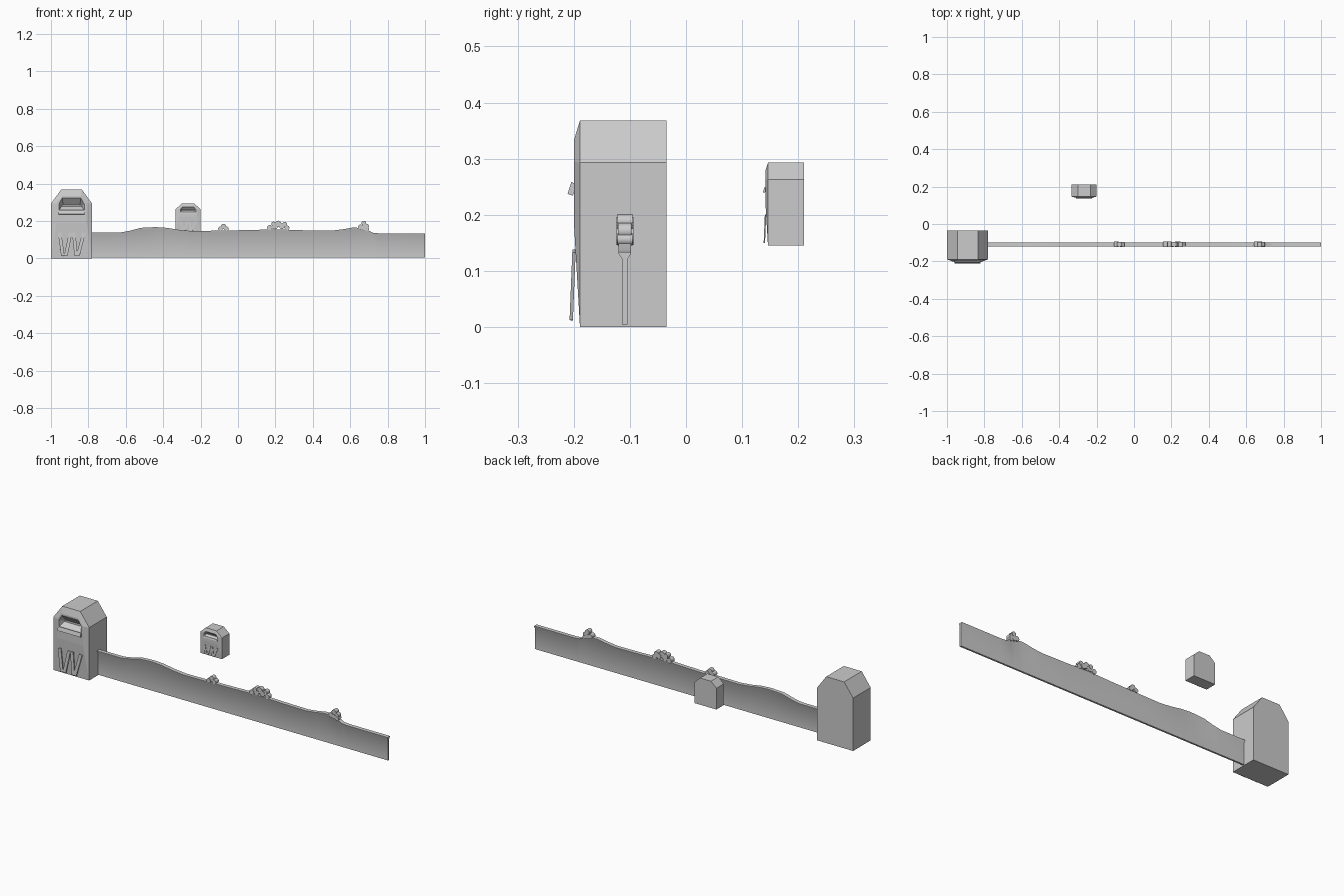
import bpy, bmesh, math
from mathutils import Matrix, Vector

if "Cube" in bpy.data.objects:
    bpy.data.objects.remove(bpy.data.objects["Cube"])


def finish(name, bm, mat=None, smooth=False):
    if mat is not None:
        bm.transform(mat)
    bmesh.ops.recalc_face_normals(bm, faces=bm.faces[:])
    me = bpy.data.meshes.new(name)
    bm.to_mesh(me)
    bm.free()
    ob = bpy.data.objects.new(name, me)
    bpy.context.collection.objects.link(ob)
    if smooth:
        bpy.context.view_layer.objects.active = ob
        ob.select_set(True)
        bpy.ops.object.shade_smooth_by_angle(angle=math.radians(40))
        ob.select_set(False)
    return ob


def loft(bm, rings):
    loops = [[bm.verts.new(p) for p in r] for r in rings]
    n = len(loops[0])
    for a, b in zip(loops, loops[1:]):
        for i in range(n):
            j = (i + 1) % n
            bm.faces.new((a[i], a[j], b[j], b[i]))
    bm.faces.new(loops[0])
    bm.faces.new(loops[-1])


def hex_ring(y, w, z0, z1, top_w, z2):
    return [(-w, y, z0), (w, y, z0), (w, y, z1),
            (top_w, y, z2), (-top_w, y, z2), (-w, y, z1)]


def booth(name, mat):
    # body: gambrel box, shallow raised front, slot recess
    bm = bmesh.new()
    loft(bm, [hex_ring(0, .11, 0, .293, .055, .368),
              hex_ring(-.154, .11, 0, .293, .055, .368),
              hex_ring(-.165, .08, .19, .295, .05, .332),
              hex_ring(-.165, .068, .255, .29, .05, .322),
              hex_ring(-.135, .055, .276, .281, .045, .286)])
    finish(name + "_body", bm, mat)

    # tilted ledge under the slot
    bm = bmesh.new()
    bmesh.ops.create_cube(bm, size=1, matrix=Matrix.Translation((0, -.168, .246))
                          @ Matrix.Rotation(-.3, 4, 'X')
                          @ Matrix.Diagonal((.14, .01, .022, 1)))
    finish(name + "_ledge", bm, mat)

    # thin leaning slats on the lower front
    bm = bmesh.new()
    for x, tilt in ((-.055, -.14), (-.018, .2), (.018, -.1), (.05, .26)):
        bmesh.ops.create_cube(bm, size=1, matrix=Matrix.Translation((x, -.167, .075))
                              @ Matrix.Rotation(-.04, 4, 'X')
                              @ Matrix.Rotation(tilt, 4, 'Y')
                              @ Matrix.Diagonal((.018, .006, .125, 1)))
    finish(name + "_slats", bm, mat)


booth("large_booth", Matrix.Translation((-.89, -.035, 0)))
booth("small_booth", Matrix.Translation((-.267, .21, .145))
      @ Matrix.Diagonal((.605, .415, .402, 1)))

# long wall with an undulating, flared top edge
CREST = [(-.78, .138), (-.63, .138), (-.58, .147), (-.52, .163), (-.44, .167),
         (-.38, .163), (-.32, .153), (-.25, .146), (-.1, .148), (.05, .151),
         (.2, .155), (.35, .15), (.5, .148), (.56, .155), (.61, .164),
         (.66, .163), (.69, .153), (.72, .137), (.75, .134), (1, .134)]
Y = -.109
bm = bmesh.new()
loft(bm, [[(x, Y - .005, .004), (x, Y + .005, .004), (x, Y + .005, z - .013),
           (x, Y + .011, z - .004), (x, Y + .011, z), (x, Y - .011, z),
           (x, Y - .011, z - .004), (x, Y - .005, z - .013)] for x, z in CREST])
finish("wall", bm, smooth=True)

# clusters of round discs growing on the wall: (x, z, radius)
CLUSTERS = {
    "small_bush": [(-.094, .158, .012), (-.062, .158, .012), (-.077, .171, .014)],
    "middle_bush": [(.17, .164, .014), (.197, .17, .015), (.215, .184, .017),
                    (.235, .172, .015), (.25, .182, .013), (.262, .163, .013),
                    (.19, .184, .012)],
    "right_bush": [(.655, .168, .013), (.673, .188, .013), (.686, .171, .014),
                   (.672, .163, .013), (.69, .156, .011)],
}
for name, discs in CLUSTERS.items():
    bm = bmesh.new()
    for i, (x, z, r) in enumerate(discs):
        bmesh.ops.create_cone(bm, cap_ends=True, segments=14, radius1=r, radius2=r,
                              depth=.03 - .003 * (i % 3),
                              matrix=Matrix.Translation((x, Y, z))
                              @ Matrix.Rotation(math.pi / 2, 4, 'X'))
    finish(name, bm, smooth=True)
